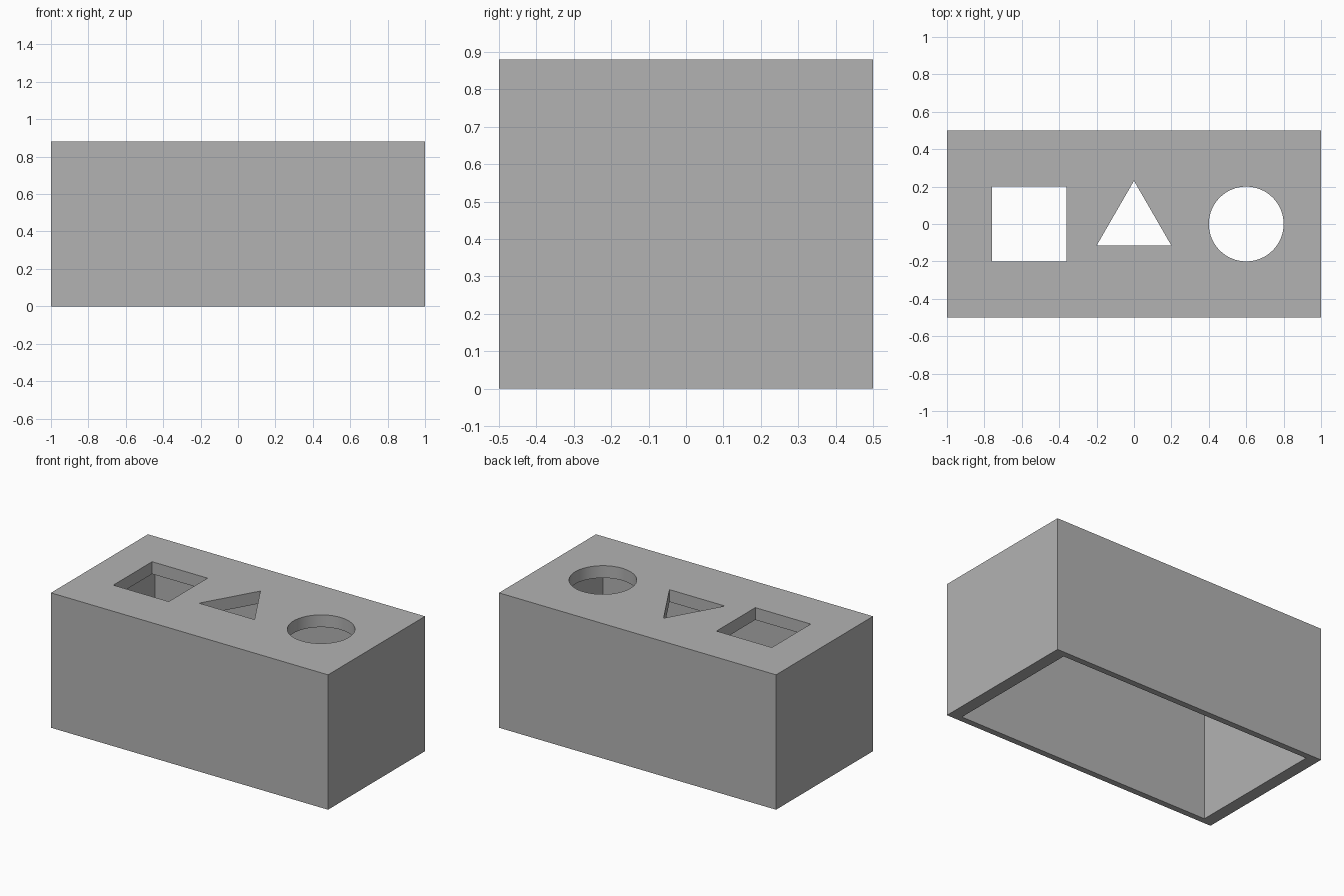
import bpy
from math import radians
from mathutils import Vector

if "Cube" in bpy.data.objects:
    bpy.data.objects.remove(bpy.data.objects["Cube"], do_unlink=True)

LENGTH, DEPTH, HEIGHT = 2.0, 1.0, 0.88
LID = 0.08            # thickness of the top panel
INNER = 0.92          # cavity size relative to the outside

# Single grey material
grey = bpy.data.materials.new("plain grey")
grey.use_nodes = True
colour = (0.45, 0.45, 0.45, 1.0)
grey.diffuse_color = colour
grey.node_tree.nodes["Principled BSDF"].inputs["Base Color"].default_value = colour


def block(name, size, centre):
    bpy.ops.mesh.primitive_cube_add(size=1, location=centre)
    obj = bpy.context.object
    obj.name = name
    obj.scale = size
    bpy.ops.object.transform_apply(location=False, rotation=False, scale=True)
    return obj


def prism(name, sides, radius, x):
    bpy.ops.mesh.primitive_cylinder_add(vertices=sides, radius=radius, depth=0.4,
                                        location=(x, 0, HEIGHT))
    obj = bpy.context.object
    obj.name = name
    return obj


# Outer box
box = block("sorter_box", (LENGTH, DEPTH, HEIGHT), (0, 0, HEIGHT / 2))
box.data.materials.append(grey)

# Cavity open at the bottom, and the three shaped holes in the top panel
cavity_top = HEIGHT - LID
cutters = [
    block("cavity_cutter", (LENGTH * INNER, DEPTH * INNER, cavity_top + 0.2),
          (0, 0, (cavity_top - 0.2) / 2)),
    block("square_hole_cutter", (0.4, 0.4, 0.4), (-0.56, 0, HEIGHT)),
    prism("triangle_hole_cutter", 3, 0.231, 0),
    prism("round_hole_cutter", 64, 0.2, 0.6),
]

# Point the triangle's first corner toward the back
triangle = cutters[2]
corner = max(triangle.data.vertices, key=lambda v: v.co.y).co
triangle.rotation_euler.z = Vector((corner.x, corner.y)).angle_signed(Vector((0, 1))) * -1

for cutter in cutters:
    cutter.hide_render = True
    cut = box.modifiers.new(cutter.name, "BOOLEAN")
    cut.operation = "DIFFERENCE"
    cut.solver = "EXACT"
    cut.object = cutter
    bpy.context.view_layer.objects.active = box
    bpy.ops.object.modifier_apply(modifier=cut.name)
    bpy.data.objects.remove(cutter, do_unlink=True)

# Smooth the round hole while keeping every corner sharp
bpy.ops.object.select_all(action="DESELECT")
box.select_set(True)
bpy.context.view_layer.objects.active = box
bpy.ops.object.shade_smooth_by_angle(angle=radians(30))
